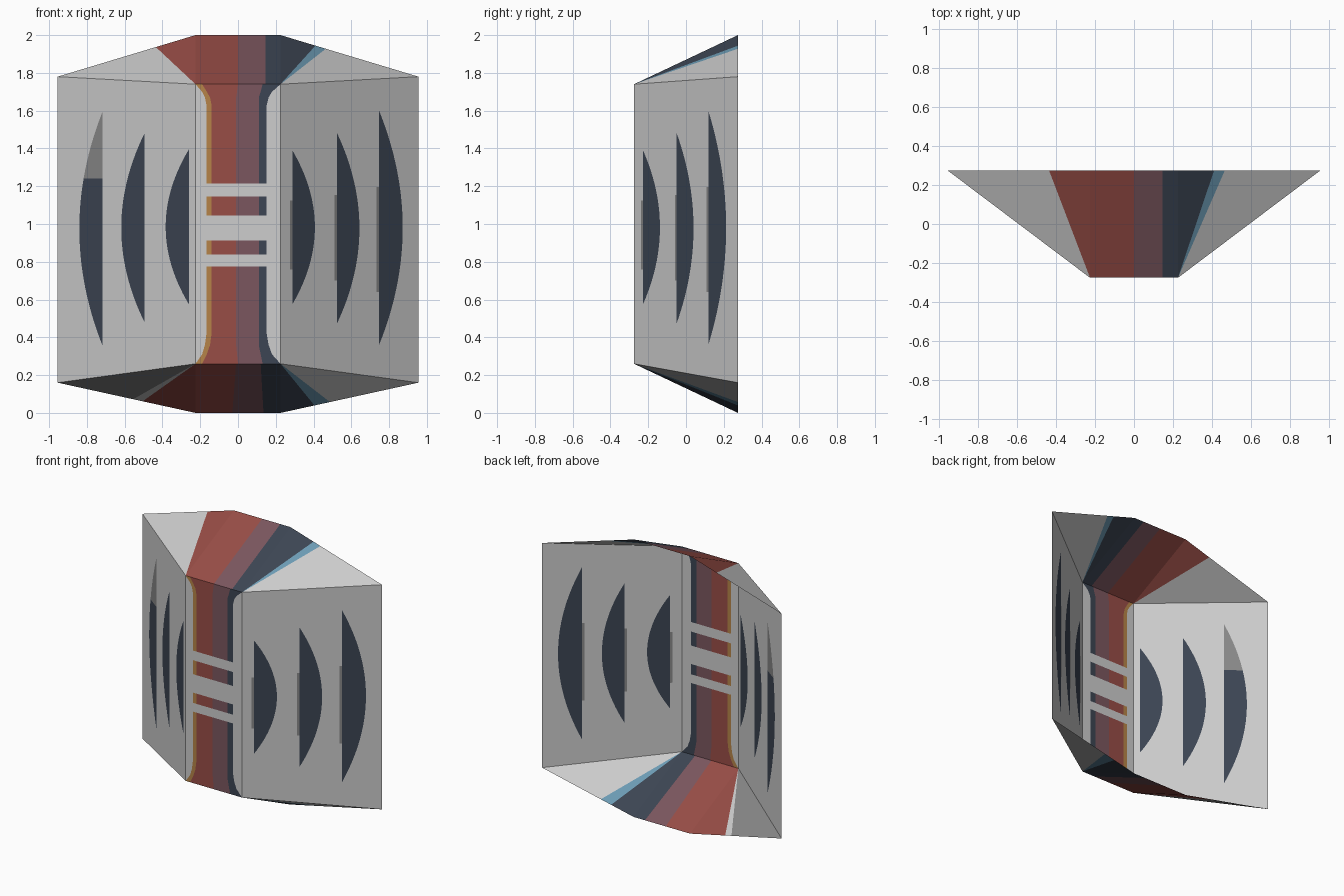
import bpy, bmesh, math
from mathutils import Vector

if "Cube" in bpy.data.objects:
    bpy.data.objects.remove(bpy.data.objects["Cube"])


def lin(c):
    c /= 255
    return c / 12.92 if c <= 0.04045 else ((c + 0.055) / 1.055) ** 2.4


COLOURS = {
    "light": ("light_grey", (205, 205, 205)),
    "red": ("brick_red", (152, 77, 70)),
    "purple": ("dusky_purple", (123, 86, 94)),
    "navy": ("dark_navy", (60, 69, 83)),
    "blue": ("steel_blue", (108, 155, 180)),
    "gold": ("ochre", (182, 132, 72)),
    "grey": ("mid_grey", (136, 136, 136)),
}
KEYS = list(COLOURS)
MATS = []
for name, rgb in COLOURS.values():
    m = bpy.data.materials.new(name)
    m.diffuse_color = (*[lin(c) for c in rgb], 1)
    m.use_nodes = True
    m.node_tree.nodes["Principled BSDF"].inputs["Base Color"].default_value = m.diffuse_color
    MATS.append(m)

# Shell dimensions: front width, side reach, front and back planes
FX, SX, YF, YB = 0.225, 0.955, -0.275, 0.275


def build(name, faces):
    """Make one flat panel object from (points, colour) faces, facing outward."""
    bm = bmesh.new()
    for pts, col in faces:
        loop = []
        for p in map(Vector, pts):
            if all((p - q).length > 1e-4 for q in loop):
                loop.append(p)
        if len(loop) < 3:
            continue
        f = bm.faces.new([bm.verts.new(p) for p in loop])
        f.material_index = KEYS.index(col)
        f.normal_update()
        if f.normal.dot(f.calc_center_median() - Vector((0, 0.3, 1))) < 0:
            f.normal_flip()
    bmesh.ops.remove_doubles(bm, verts=bm.verts, dist=1e-4)
    me = bpy.data.meshes.new(name)
    bm.to_mesh(me)
    bm.free()
    for m in MATS:
        me.materials.append(m)
    bpy.context.collection.objects.link(bpy.data.objects.new(name, me))


# Front panel: vertical stripes that flare at both ends, broken by three bars
STRIPES = ["light", "gold", "red", "purple", "navy", "light"]
FLARE = {0: (-.225, -.19, 0, .13, .225), 1: (-.19, -.165, -.005, .12, .18),
         2: (-.175, -.148, -.01, .11, .162), 3: (-.167, -.14, -.01, .11, .152)}
rows = [(.26, 0), (.31, 1), (.36, 2), (.42, 3), (.775, 3), (.838, 3), (.912, 3),
        (1.045, 3), (1.146, 3), (1.215, 3), (1.63, 3), (1.67, 2), (1.70, 1), (1.74, 0)]
BARS = (.775, .912, 1.146)
faces = []
for (z0, a), (z1, b) in zip(rows, rows[1:]):
    lo, hi = (-FX, *FLARE[a], FX), (-FX, *FLARE[b], FX)
    for i, col in enumerate(STRIPES):
        faces.append(([(lo[i], YF, z0), (lo[i + 1], YF, z0), (hi[i + 1], YF, z1), (hi[i], YF, z1)],
                      "light" if z0 in BARS else col))
build("front_panel", faces)


# Top and bottom: stripes fan out from the front edge to the back rim
def lid(name, z_front, z_mid, z_side, edges, colours):
    def back(x):
        t = max(0, abs(x) - FX) / (SX - FX)
        return (x, YB, z_mid + (z_side - z_mid) * t)
    faces = []
    for (f0, b0), (f1, b1), col in zip(edges, edges[1:], colours):
        faces.append(([(f0, YF, z_front), (f1, YF, z_front), back(b1), back(b0)], col))
    build(name, faces)


lid("top_panel", 1.74, 2.0, 1.78,
    [(-FX, -SX), (-FX, -.435), (-FX, -FX), (0, 0), (.145, .145), (FX, FX),
     (FX, .41), (FX, .465), (FX, SX)],
    ["light", "red", "red", "purple", "navy", "navy", "blue", "light"])
lid("bottom_panel", .26, 0.0, .16,
    [(-FX, -SX), (-FX, -.555), (-FX, -.505), (-FX, -FX), (-.01, -.03), (.12, .135),
     (FX, FX), (FX, .405), (FX, .487), (FX, SX)],
    ["grey", "light", "red", "red", "purple", "navy", "navy", "blue", "light"])


# Side panels: vertical slices, with bow-shaped dark openings
def side_panel(name, s, bows, fringe, grey_from=None):
    faces = []

    def pt(x, z):
        return (s * x, YF + (YB - YF) * (x - FX) / (SX - FX), z)

    def edge(x, top):
        t = (x - FX) / (SX - FX)
        return 1.74 + .04 * t if top else .26 - .10 * t

    def slice_(x0, x1, marks0, marks1, cols):
        a = [edge(x0, 0), *marks0, edge(x0, 1)]
        b = [edge(x1, 0), *marks1, edge(x1, 1)]
        for i, col in enumerate(cols):
            faces.append(([pt(x0, a[i]), pt(x1, b[i]), pt(x1, b[i + 1]), pt(x0, a[i + 1])], col))

    x = FX
    N = 14
    for k, (xi, xo, z0, z1) in enumerate(bows):
        zc, h = (z0 + z1) / 2, (z1 - z0) / 2
        start = xi - fringe
        slice_(x, start, [], [], ["light"])
        if fringe:  # soft grey lip along the straight edge
            m = [zc - .55 * h, zc + .35 * h]
            slice_(start, xi, m, m, ["light", "grey", "light"])
        split = grey_from if k == 2 else None
        for i in range(N):
            u0, u1 = 1 - i / N, 1 - (i + 1) / N
            xa, xb = (xi + (xo - xi) * (1 - u * u) for u in (u0, u1))
            ma, mb = ([zc - h * u, zc + h * u] for u in (u0, u1))
            cols = ["light", "navy", "light"]
            if split:  # upper part of the outermost opening is grey
                for m in (ma, mb):
                    m.insert(1, min(split, m[1]))
                cols = ["light", "navy", "grey", "light"]
            slice_(xa, xb, ma, mb, cols)
        x = xo
    slice_(x, SX, [], [], ["light"])
    build(name, faces)


side_panel("right_panel", 1, [(.288, .407, .575, 1.39), (.525, .643, .475, 1.48),
                              (.747, .872, .36, 1.60)], .013)
side_panel("left_panel", -1, [(.26, .383, .575, 1.395), (.495, .618, .48, 1.48),
                              (.717, .84, .355, 1.595)], 0, 1.24)
